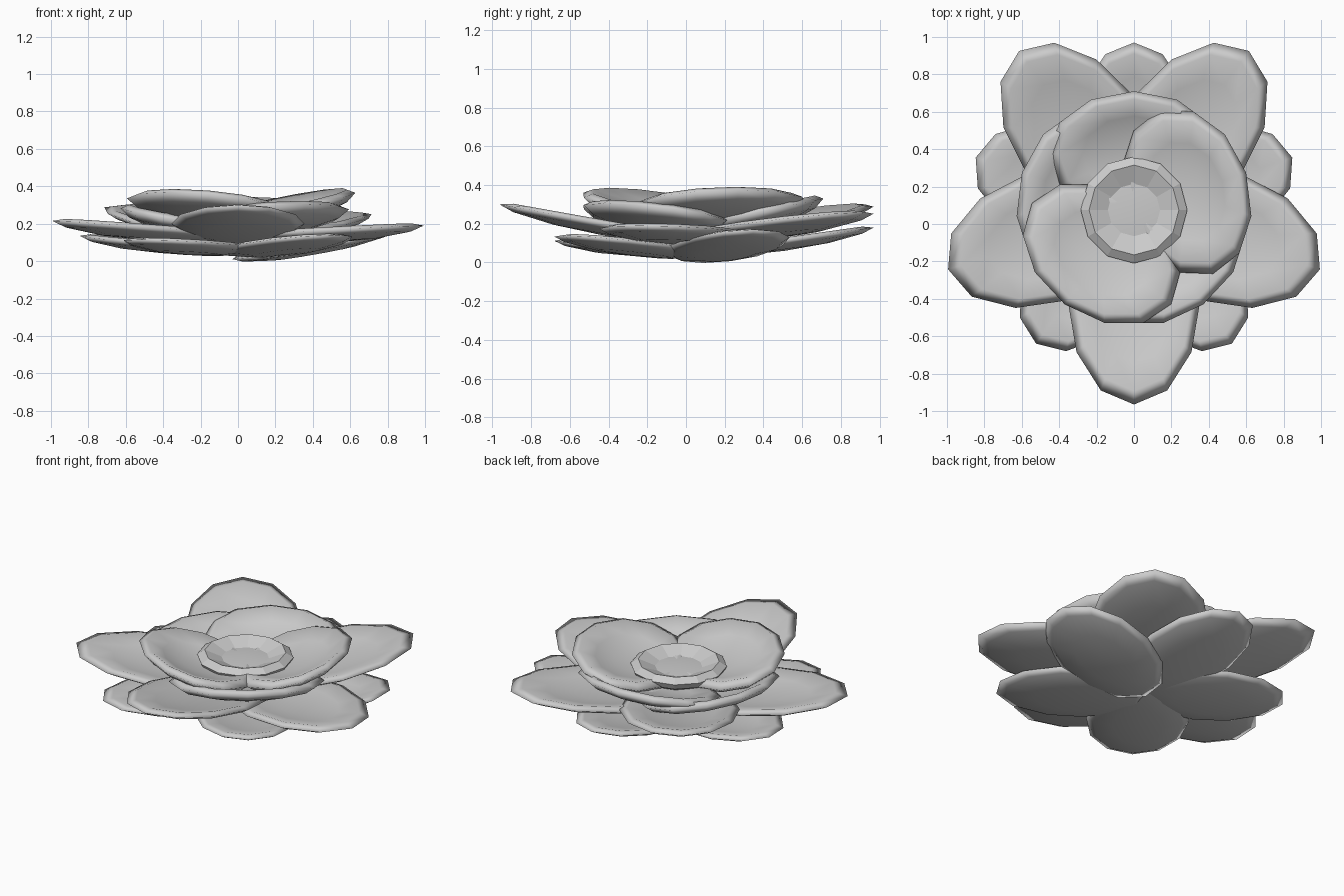
import bpy, bmesh
from math import sin, cos, pi, radians

if "Cube" in bpy.data.objects:
    bpy.data.objects.remove(bpy.data.objects["Cube"])

CY = 0.08   # flower axis is at x = 0, y = CY
SEG = 12


def finish(bm, name, angle):
    bmesh.ops.recalc_face_normals(bm, faces=bm.faces)
    me = bpy.data.meshes.new(name)
    bm.to_mesh(me)
    bm.free()
    ob = bpy.data.objects.new(name, me)
    bpy.context.collection.objects.link(ob)
    bpy.ops.object.select_all(action='DESELECT')
    ob.select_set(True)
    bpy.context.view_layer.objects.active = ob
    bpy.ops.object.shade_smooth_by_angle(angle=radians(angle))


def skin(bm, rings, first, last):
    """Bridge vertex rings and close both ends with a fan."""
    n = len(rings[0])
    for i in range(n):
        j = (i + 1) % n
        for a, b in zip(rings, rings[1:]):
            bm.faces.new((a[i], a[j], b[j], b[i]))
        bm.faces.new((first, rings[0][j], rings[0][i]))
        bm.faces.new((last, rings[-1][i], rings[-1][j]))


# Petal section: (fraction of outline, height in units of depth), top to underside
SECTION = [(0.3, -0.34), (0.6, -0.12), (0.87, 0.25), (1, 0), (0.87, -0.42), (0.5, -0.85)]


def petal(name, deg, c, a, b, depth, z_base, z_tip):
    bm = bmesh.new()
    ang = radians(deg)

    def vert(rho, t, h):
        u, v = rho * cos(t), rho * sin(t)
        r, s = c + a * u, b * v
        z = z_base + (z_tip - z_base) * (u + 1) / 2 + h * depth
        return bm.verts.new((r * cos(ang) - s * sin(ang),
                             CY + r * sin(ang) + s * cos(ang), z))

    rings = [[vert(rho, 2 * pi * i / SEG, h) for i in range(SEG)] for rho, h in SECTION]
    skin(bm, rings, vert(0, 0, -0.38), vert(0, 0, -1))
    finish(bm, name, 150)


# Lower, middle and inner tiers: angle, base height, tip height
LOWER = [(18, 0.01, 0.17), (90, 0.05, 0.18), (162, 0.06, 0.135), (234, 0.06, 0.115), (306, 0.04, 0.14)]
MIDDLE = [(270, 0.10, 0.30), (342, 0.13, 0.19), (54, 0.13, 0.26), (126, 0.12, 0.30), (198, 0.13, 0.215)]
INNER = [(18, 0.23, 0.375), (90, 0.19, 0.33), (162, 0.18, 0.29), (234, 0.23, 0.37), (306, 0.19, 0.305)]

for tier, rows, shape in (("lower", LOWER, (0.43, 0.46, 0.305, 0.055)),
                          ("middle", MIDDLE, (0.485, 0.56, 0.355, 0.065)),
                          ("inner", INNER, (0.295, 0.335, 0.46, 0.1))):
    for k, (deg, zb, zt) in enumerate(rows):
        petal(f"{tier}_petal_{k + 1}", deg, *shape, zb, zt)

# Faceted cup at the flower centre
bm = bmesh.new()
cup = [(0.14, 0.265), (0.24, 0.305), (0.285, 0.275), (0.27, 0.24), (0.18, 0.19)]
rings = [[bm.verts.new((r * sin(2 * pi * i / SEG), CY - 0.005 + r * cos(2 * pi * i / SEG), z))
          for i in range(SEG)] for r, z in cup]
skin(bm, rings, bm.verts.new((0, CY, 0.275)), bm.verts.new((0, CY, 0.18)))
finish(bm, "center_cup", 5)
